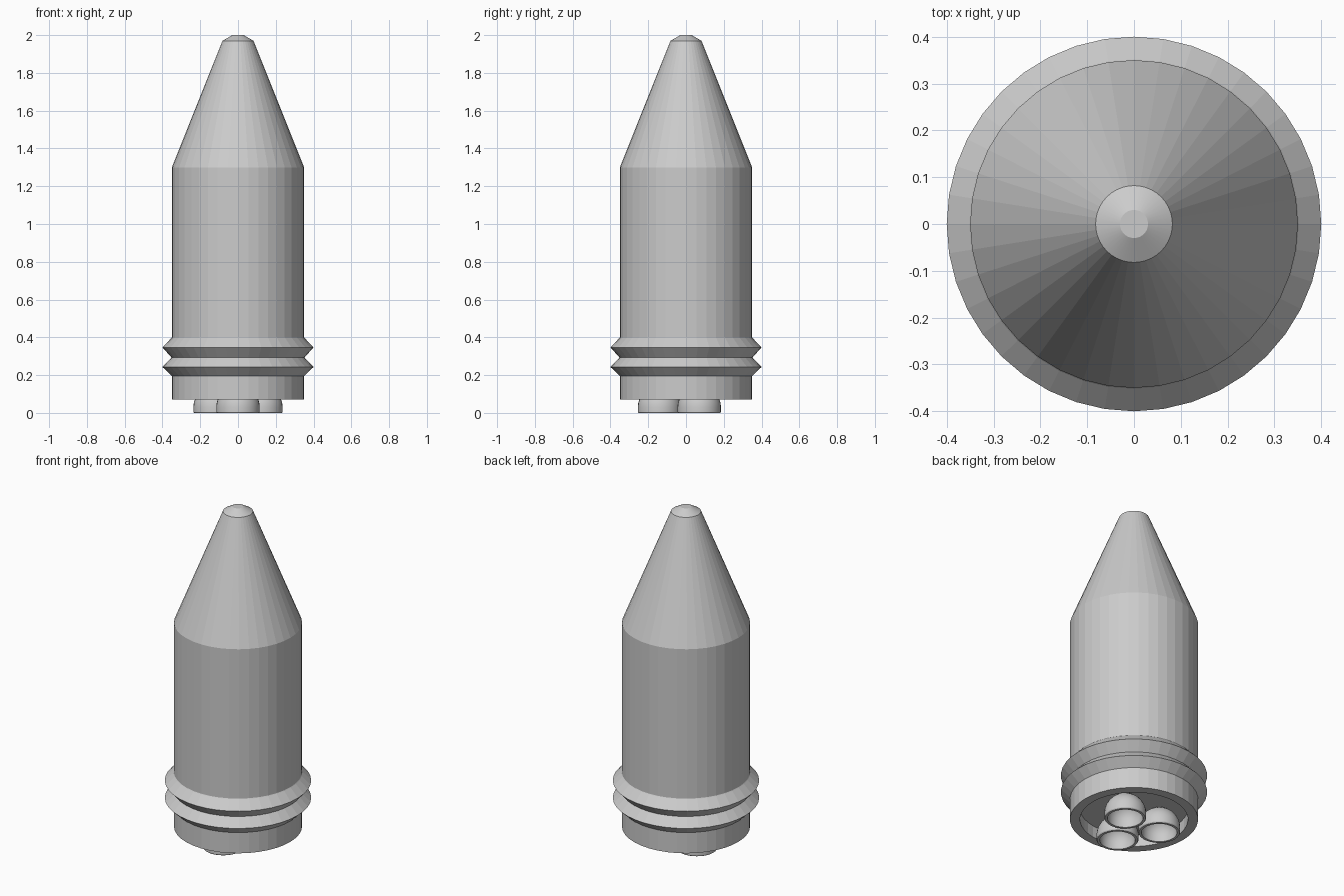
import bpy, bmesh, math

if "Cube" in bpy.data.objects:
    bpy.data.objects.remove(bpy.data.objects["Cube"])


def lathe(name, profile, sides, location=(0, 0, 0), smooth=False):
    """Spin an (r, z) profile around z; points with r = 0 become poles."""
    bm = bmesh.new()
    rings = []
    for r, z in profile:
        if r < 1e-5:
            rings.append([bm.verts.new((0, 0, z))] * sides)
        else:
            rings.append([bm.verts.new((r * math.cos(math.tau * i / sides),
                                        r * math.sin(math.tau * i / sides), z))
                          for i in range(sides)])
    for a, b in zip(rings, rings[1:]):
        for i in range(sides):
            j = (i + 1) % sides
            bm.faces.new(list(dict.fromkeys((a[i], a[j], b[j], b[i]))))
    bmesh.ops.recalc_face_normals(bm, faces=bm.faces)
    mesh = bpy.data.meshes.new(name)
    bm.to_mesh(mesh)
    bm.free()
    obj = bpy.data.objects.new(name, mesh)
    obj.location = location
    bpy.context.collection.objects.link(obj)
    if smooth:
        bpy.ops.object.select_all(action='DESELECT')
        obj.select_set(True)
        bpy.context.view_layer.objects.active = obj
        bpy.ops.object.shade_smooth_by_angle(angle=math.radians(30))
    return obj


# Hull with two ridges, tapered nose and a recessed base
lathe("hull", [(0, 0.14), (0.295, 0.14), (0.295, 0.07), (0.35, 0.07),
               (0.35, 0.195), (0.40, 0.243), (0.352, 0.293),
               (0.40, 0.347), (0.352, 0.397), (0.35, 0.40),
               (0.35, 1.30), (0.082, 1.97), (0, 1.97)], 40)

# Bevelled nose tip
lathe("nose_tip", [(0, 1.97), (0.082, 1.97), (0.03, 2.0), (0, 2.0)], 40, smooth=True)


# Three hollow domed nozzles
def dome(r, base, steps=8):
    return [(r * math.cos(math.pi / 2 * i / steps), base + r * math.sin(math.pi / 2 * i / steps))
            for i in range(steps + 1)]


nozzle_profile = (dome(0.115, 0.03)[::-1] + [(0.115, 0.006), (0.111, 0), (0.097, 0)]
                  + dome(0.097, 0.03))
for k in range(3):
    ang = math.radians(-90 + 120 * k)
    lathe(f"nozzle_{k + 1}", nozzle_profile, 32,
          (0.14 * math.cos(ang), 0.14 * math.sin(ang), 0), smooth=True)
